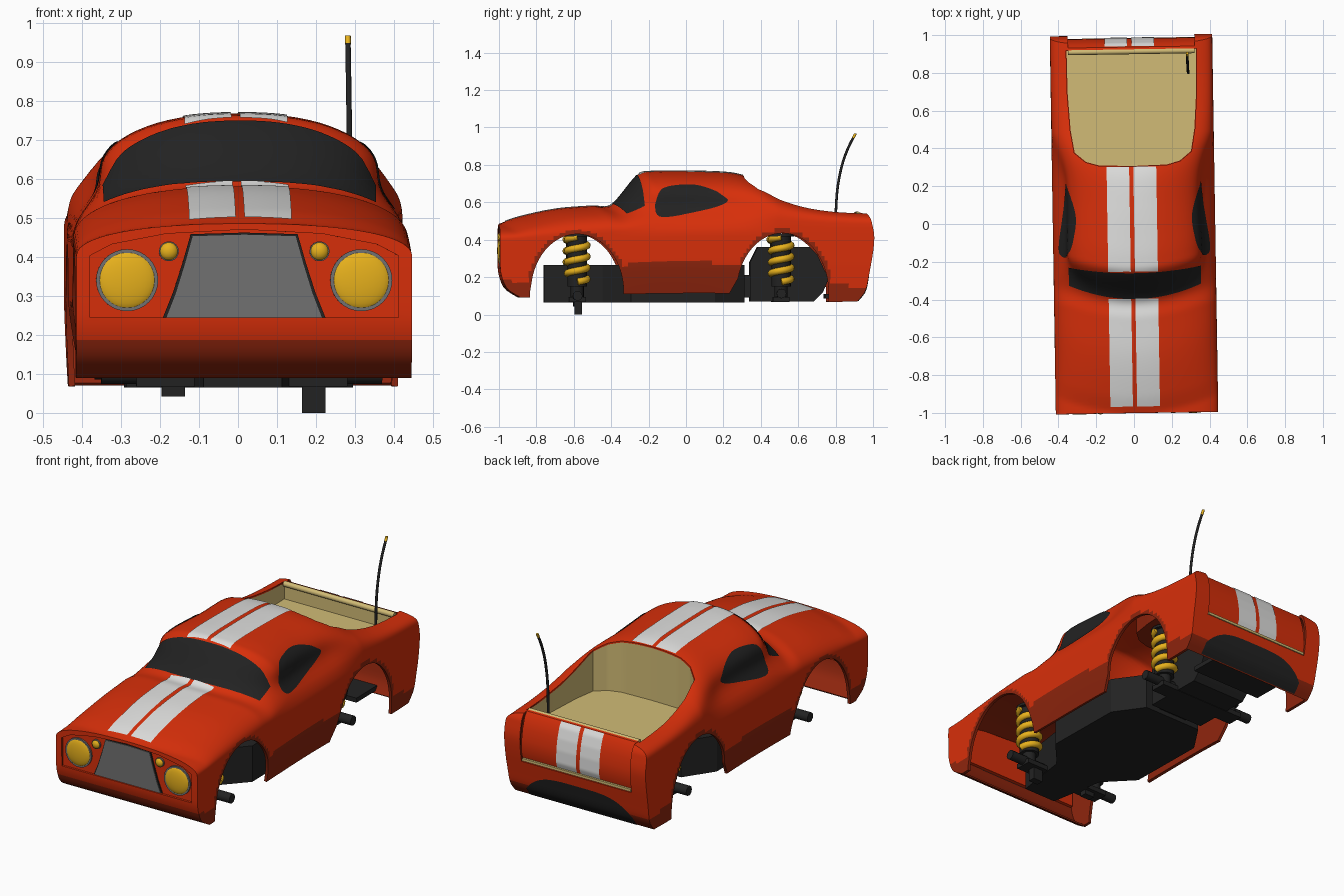
import bpy, bmesh, math
from mathutils import Matrix, Vector
from mathutils.bvhtree import BVHTree

if "Cube" in bpy.data.objects:
    bpy.data.objects.remove(bpy.data.objects["Cube"])

def material(name, rgb):
    m = bpy.data.materials.new(name)
    m.diffuse_color = (*rgb, 1)
    m.use_nodes = True
    m.node_tree.nodes["Principled BSDF"].inputs["Base Color"].default_value = m.diffuse_color
    return m

RED = material("red paint", (0.68, 0.028, 0.003))
DARK_RED = material("dark red underside", (0.27, 0.018, 0.004))
WHITE = material("stripe white", (0.74, 0.74, 0.73))
TAN = material("tan lining", (0.64, 0.50, 0.18))
BLACK = material("black", (0.016, 0.016, 0.016))
YELLOW = material("amber yellow", (0.82, 0.45, 0.012))
GREY = material("grille grey", (0.165, 0.165, 0.165))

def curve(pts, t):
    """Smooth (Catmull-Rom style) interpolation of (t, value) pairs."""
    if t <= pts[0][0]: return pts[0][1]
    if t >= pts[-1][0]: return pts[-1][1]
    i = next(k for k in range(len(pts) - 1) if t <= pts[k + 1][0])
    def slope(k):
        a, b = pts[max(k - 1, 0)], pts[min(k + 1, len(pts) - 1)]
        return (b[1] - a[1]) / (b[0] - a[0])
    (x0, y0), (x1, y1) = pts[i], pts[i + 1]
    h = x1 - x0
    s = (t - x0) / h
    return ((2*s**3 - 3*s*s + 1) * y0 + (s**3 - 2*s*s + s) * h * slope(i)
            + (3*s*s - 2*s**3) * y1 + (s**3 - s*s) * h * slope(i + 1))

def add(name, verts, faces, mat):
    me = bpy.data.meshes.new(name)
    me.from_pydata([tuple(v) for v in verts], [], faces)
    bm = bmesh.new(); bm.from_mesh(me)
    bmesh.ops.recalc_face_normals(bm, faces=bm.faces)
    bm.to_mesh(me); bm.free()
    ob = bpy.data.objects.new(name, me)
    bpy.context.collection.objects.link(ob)
    me.materials.append(mat)
    return ob

def place(axis, u, v, w):
    return {'x': (w, u, v), 'y': (u, w, v), 'z': (u, v, w)}[axis]

def prism(name, outline, axis, a, b, mat):
    n = len(outline)
    vs = [place(axis, u, v, w) for w in (a, b) for u, v in outline]
    fs = [list(range(n)), list(range(n, 2 * n))]
    fs += [(i, (i + 1) % n, n + (i + 1) % n, n + i) for i in range(n)]
    return add(name, vs, fs, mat)

def box(name, x0, x1, y0, y1, z0, z1, mat):
    return prism(name, [(x0, y0), (x1, y0), (x1, y1), (x0, y1)], 'z', z0, z1, mat)

def disc(name, axis, u, v, r, a, b, mat, n=32):
    pts = [(u + r * math.cos(2*math.pi*i/n), v + r * math.sin(2*math.pi*i/n)) for i in range(n)]
    return prism(name, pts, axis, a, b, mat)

def tube(name, pts, r, mat):
    cu = bpy.data.curves.new(name, 'CURVE')
    cu.dimensions, cu.bevel_depth, cu.bevel_resolution, cu.use_fill_caps = '3D', r, 3, True
    sp = cu.splines.new('POLY')
    sp.points.add(len(pts) - 1)
    for p, q in zip(sp.points, pts): p.co = (*q, 1)
    cu.materials.append(mat)
    bpy.context.collection.objects.link(bpy.data.objects.new(name, cu))

def mirror(half):
    return half + [(-u, v) for u, v in reversed(half) if abs(u) > 1e-6]

def bvh_of(ob):
    bm = bmesh.new(); bm.from_mesh(ob.data)
    tree = BVHTree.FromBMesh(bm); bm.free()
    return tree

def decal(name, tree, axis, side, u0, u1, lo, hi, mat, nu=32, nv=12):
    """Thin patch projected on a surface along an axis."""
    vs, fs = [], []
    d = Vector(place(axis, 0, 0, -side))
    for i in range(nu + 1):
        u = u0 + (u1 - u0) * i / nu
        for j in range(nv + 1):
            v = lo(u) + (hi(u) - lo(u)) * j / nv
            hit, nor, _, _ = tree.ray_cast(Vector(place(axis, u, v, 2 * side)), d)
            if nor.dot(d) > 0: nor = -nor
            vs.append(hit + nor * 0.004)
    for i in range(nu):
        for j in range(nv):
            a = i * (nv + 1) + j
            fs.append((a, a + 1, a + nv + 2, a + nv + 1))
    ob = add(name, vs, fs, mat)
    if ob.data.polygons[len(fs) // 2].normal.dot(d) > 0: ob.data.flip_normals()

# ---- body shell: lofted cross-sections with curved nose and tail ----
TOP = [(-1, .485), (-.9, .52), (-.7, .563), (-.5, .58), (-.4, .586), (-.255, .75), (-.2, .764), (-.05, .767),
       (.1, .765), (.24, .757), (.32, .738), (.4, .70), (.5, .635), (.6, .595), (.7, .572), (.8, .56), (1, .55)]
SHOULDER = [(-1, .40), (-.4, .44), (0, .46), (1, .46)]
POWER = [(-1, 2.3), (-.4, 2.3), (-.2, 2.45), (.25, 2.35), (.6, 4), (1, 4)]
BOTTOM = [(-1, .09), (-.5, .10), (-.3, .11), (.3, .11), (.7, .07), (1, .07)]
PINCH = [(-.42, 0), (-.22, .045), (.22, .045), (.48, 0)]
TUCK = [(-.8, 0), (-.4, .03), (.35, .03), (.75, .008)]
NOSE = [(.07, -.86), (.09, -.89), (.13, -.955), (.18, -.985), (.25, -1), (.6, -1)]
TAIL = [(.07, .91), (.12, .95), (.2, .97), (.4, 1), (.5, .985), (.53, .97), (.56, .945)]
W, UP, DN, NS = 0.43, 22, 16, 120

def half_section(s):
    zs, n, zb = curve(SHOULDER, s), curve(POWER, s), curve(BOTTOM, s)
    pts = []
    for i in range(UP + 1):
        a = math.pi / 2 * i / UP
        x = W * math.sin(a) ** (2 / n)
        zt = curve(TOP, s - 0.5 * x * x if s < 0 else s)
        z = zs + (zt - zs) * max(math.cos(a), 0) ** (2 / n)
        pts.append((x - curve(PINCH, s) * math.exp(-((z - .575) / .075) ** 2) * min(1, x / .25), z))
    for i in range(1, DN + 1):
        z = zs + (zb - zs) * i / DN
        pts.append((W - curve(TUCK, s) * max(0, (.28 - z) / .2) ** 1.2, z))
    return pts

def end_y(s, z):
    if s < -.8: return -.8 + (-.8 - s) / .2 * (curve(NOSE, z) + .8)
    if s > .75: return .75 + (s - .75) / .25 * (curve(TAIL, z) - .75)
    return s

verts, faces, M = [], [], 2 * (UP + DN) + 1
for k in range(NS + 1):
    s = -1 + 2 * k / NS
    h = half_section(s)
    ring = [(-x, z) for x, z in reversed(h[1:])] + h
    verts += [(x, end_y(s, z), z) for x, z in ring]
for k in range(NS):
    faces += [(k*M + i, k*M + i + 1, (k+1)*M + i + 1, (k+1)*M + i) for i in range(M - 1)]
for base in (0, NS * M):
    for i in range(UP + DN):
        q = [base + i, base + i + 1, base + M - 2 - i, base + M - 1 - i]
        faces.append(q if q[1] != q[2] else [q[0], q[1], q[3]])
body = add("body_shell", verts, faces, RED)
if max(body.data.polygons, key=lambda p: p.center.z).normal.z < 0: body.data.flip_normals()
skin = bvh_of(body)

# ---- openings: wheel arches, bed, nose recess, tailgate recess ----
def arch(cy, rx, ry, flare):
    return [(cy + rx, -.1)] + [(cy + rx*math.cos(math.pi*i/40), .12 + ry*math.sin(math.pi*i/40))
                               for i in range(38)] + [(cy - rx - flare, .12), (cy - rx - flare - .01, -.1)]
ARCHES = [(-.588, .248, .31, .005), (.51, .245, .315, .035)]
bed_half = [(0, .305), (.18, .31), (.25, .33), (.31, .38), (.33, .5), (.343, .7), (.345, .925), (0, .925)]
bed = []
for (x0, y0), (x1, y1) in zip(bed_half, bed_half[1:]):
    bed += [(x0 + (x1 - x0) * i / 6, y0 + (y1 - y0) * i / 6) for i in range(6)]
bed = mirror(bed + [bed_half[-1]])
nose = mirror([(0, .47), (.2, .459), (.34, .432), (.395, .403), (.395, .245)])
cutters = [prism("arch_cut", arch(*a), 'x', -.7, .7, RED) for a in ARCHES]
cutters += [prism("bed_cut", bed, 'z', .44, 1.2, RED),
            prism("nose_cut", nose, 'y', -1.1, -.96, RED),
            box("tailgate_cut", -.335, .335, .9, 1.1, .28, .8, RED)]
bpy.context.view_layer.objects.active = body
mod = body.modifiers.new("wall", 'SOLIDIFY')
mod.thickness, mod.offset = 0.016, -1
bpy.ops.object.modifier_apply(modifier="wall")
for c in cutters:
    mod = body.modifiers.new("cut", 'BOOLEAN')
    mod.object, mod.operation, mod.solver = c, 'DIFFERENCE', 'EXACT'
    bpy.ops.object.modifier_apply(modifier="cut")
    bpy.data.objects.remove(c)

# dark red: inside of the shell, lower band and a ring round each arch
body.data.materials.clear()
for m in (RED, DARK_RED): body.data.materials.append(m)
BAND = [(-1, .195), (-.88, .17), (-.4, .26), (.25, .27), (.75, .17), (1, .14)]
for p in body.data.polygons:
    x, y, z = p.center
    inside = skin.find_nearest(p.center)[3] > .006 and z < .54
    ring = abs(x) > .38 and any(math.hypot((y - cy) / (rx + .02), (z - .12) / (ry + .02)) < 1
                                for cy, rx, ry, _ in ARCHES)
    p.material_index = int(inside or ring or z < curve(BAND, y))

# ---- cargo bed lining with its dark outer side ----
n = len(bed)
def tub(name, inset, drop, floor, mat):
    rim = []
    for x, y in bed:
        hit = skin.ray_cast(Vector((x, min(y, .9), 2)), Vector((0, 0, -1)))[0]
        rim.append((x * (1 - inset), .61 + (y - .61) * (1 - inset), (hit.z if y < .92 else .535) - drop))
    return add(name, rim + [(x, y, floor) for x, y, z in rim],
               [(i, (i+1) % n, n + (i+1) % n, n + i) for i in range(n)] + [list(range(n, 2*n))], mat)
tub("bed_lining", .008, .007, .445, TAN).data.flip_normals()
tub("bed_underside", -.004, .02, .438, DARK_RED)

# ---- tailgate ----
gate = prism("tailgate", [(.925, .545), (.937, .542), (.955, .515), (.972, .46), (.982, .4), (.984, .33),
                          (.965, .275), (.922, .275)], 'x', -.336, .336, RED)
gate_skin = bvh_of(gate)
disc("tailgate_top_rail", 'x', .914, .535, .015, -.336, .336, TAN, 16)
box("tailgate_lower_trim", -.33, .33, .95, .985, .284, .298, TAN)
decal("rear_valance", skin, 'y', 1, -.325, .325, lambda x: .075,
      lambda x: .225 - .10 * abs(x / .325) ** 4, BLACK)
box("rear_undertray", -.22, .22, .74, .925, .085, .11, BLACK)

# ---- painted stripes and windows ----
for tag, x0, x1 in (("left", -.140, -.021), ("right", .001, .122)):
    decal("hood_stripe_" + tag, skin, 'z', 1, x0, x1, lambda x: -.965, lambda x: -.393, WHITE, 6, 40)
    decal("roof_stripe_" + tag, skin, 'z', 1, x0, x1, lambda x: -.25, lambda x: .302, WHITE, 6, 40)
    decal("gate_stripe_" + tag, gate_skin, 'y', 1, x0, x1, lambda x: .302, lambda x: .54, WHITE, 4, 30)
decal("windshield", skin, 'z', 1, -.347, .347, lambda x: -.395 + .62 * x * x,
      lambda x: -.258 + .28 * x * x, BLACK, 40, 20)
LOW = [(-.17, .55), (-.155, .525), (-.1, .52), (0, .537), (.15, .572), (.21, .598), (.22, .61)]
HIGH = [(-.17, .59), (-.155, .64), (-.13, .672), (-.05, .69), (.05, .69), (.15, .66), (.21, .622), (.22, .612)]
for side in (-1, 1):
    decal("side_window", skin, 'x', side, -.17, .22, lambda y: curve(LOW, y), lambda y: curve(HIGH, y), BLACK, 40)

# ---- nose panel, grille and lamps ----
prism("nose_panel", [(x * 1.03, .34 + (z - .34) * 1.05) for x, z in nose], 'y', -.984, -.965, RED)
half = [(0, .462), (.137, .458), (.158, .385), (.182, .31), (.208, .245)]
prism("grille_rim", mirror(half), 'y', -.989, -.97, BLACK)
prism("grille", mirror([(x * .97, z - .004) for x, z in half]), 'y', -.993, -.97, GREY)
def lamp(name, x, z, r):
    disc(name + "_rim", 'y', x, z, r * 1.06, -.993, -.97, GREY)
    bm = bmesh.new()
    bmesh.ops.create_uvsphere(bm, u_segments=28, v_segments=14, radius=r,
        matrix=Matrix.Translation((x, -.987, z)) @ Matrix.Diagonal((1, .018 / r, 1, 1)))
    me = bpy.data.meshes.new(name); bm.to_mesh(me); bm.free()
    me.materials.append(YELLOW)
    bpy.context.collection.objects.link(bpy.data.objects.new(name, me))
for side in (-1, 1):
    lamp("headlight", side * .30, .34, .075)
    lamp("marker_light", side * .193, .414, .024)

# ---- chassis ----
prism("chassis_pan", [(-.1, -.76), (.1, -.76), (.15, -.45), (.29, -.3), (.29, .15), (.18, .31),
                      (-.18, .31), (-.29, .15), (-.29, -.3), (-.15, -.45)], 'z', .065, .265, BLACK)
box("chassis_link", -.09, .09, .3, .36, .09, .21, BLACK)
prism("rear_gearbox", [(.34, .07), (.68, .07), (.73, .12), (.76, .19), (.70, .32), (.66, .36), (.38, .36),
                       (.34, .28)], 'x', -.17, .17, BLACK)
for end, y, z in (("front", -.585, .10), ("rear", .505, .112)):
    disc(end + "_axle", 'x', y, z, .026, -.36, .36, BLACK, 12)
    box(end + "_suspension_arms", -.27, .27, y - .045, y + .045, .068, .095, BLACK)
    for sx in (-.225, .225):
        disc(end + "_shock", 'z', sx, y, .052, .15, .42, BLACK, 20)
        disc(end + "_shock_foot", 'z', sx, y, .035, .08, .16, BLACK, 16)
        disc(end + "_shock_cap", 'z', sx, y, .07, .418, .432, BLACK, 20)
        tube(end + "_spring", [(sx + .053 * math.cos(i * math.pi / 10), y + .053 * math.sin(i * math.pi / 10),
                                .175 + .24 * i / 80) for i in range(81)], .019, YELLOW)
box("right_steering_post", .155, .215, -.6, -.56, 0, .09, BLACK)
box("left_steering_post", -.205, -.145, -.6, -.56, .042, .09, BLACK)

# ---- antenna ----
LEAN = [(.445, .795), (.56, .797), (.68, .806), (.8, .83), (.89, .862), (.965, .9)]
whip = lambda a, b: [(.301 - .01 * (z - .45), curve(LEAN, z), z) for z in [a + (b - a) * i / 16 for i in range(17)]]
tube("antenna", whip(.445, .95), .007, BLACK)
tube("antenna_tip", whip(.945, .967), .0075, YELLOW)

# ---- smooth shading and the slight turn of the whole model ----
turn = Matrix.Rotation(0.016, 4, 'Z')
for ob in list(bpy.context.scene.objects):
    ob.data.transform(turn)
    ob.select_set(ob.type == 'MESH')
bpy.context.view_layer.objects.active = body
bpy.ops.object.shade_smooth_by_angle(angle=math.radians(32))
